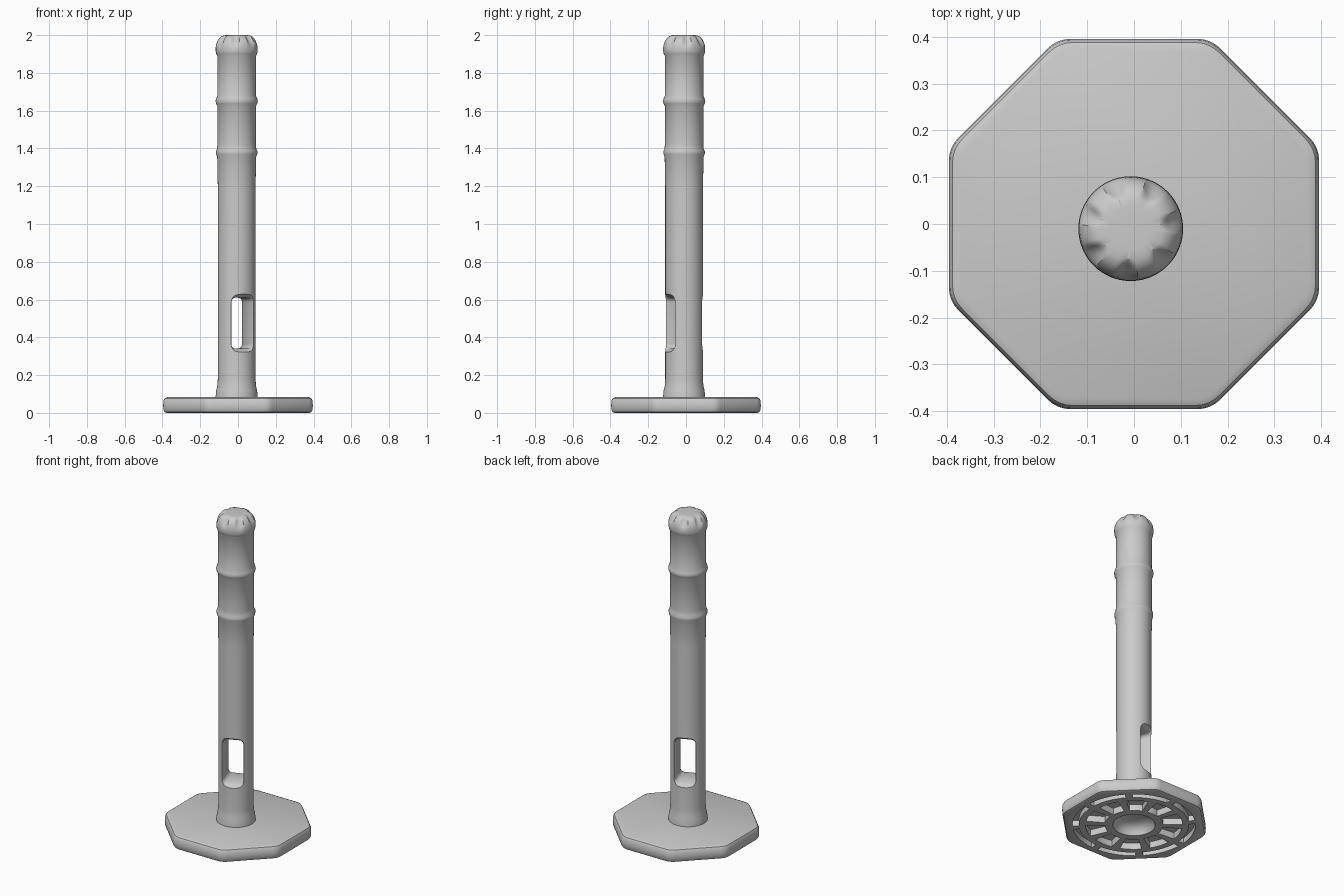
import bpy, bmesh, math
from mathutils import Matrix, Vector

if "Cube" in bpy.data.objects:
    bpy.data.objects.remove(bpy.data.objects["Cube"])

CX, CY = -0.007, -0.01      # post axis sits slightly off the plate centre
TAU = math.tau


def make_object(name, bm):
    bmesh.ops.recalc_face_normals(bm, faces=bm.faces)
    me = bpy.data.meshes.new(name)
    bm.to_mesh(me)
    bm.free()
    ob = bpy.data.objects.new(name, me)
    bpy.context.collection.objects.link(ob)
    return ob


def activate(ob):
    bpy.ops.object.select_all(action='DESELECT')
    ob.select_set(True)
    bpy.context.view_layer.objects.active = ob


def cut(ob, cutter):
    cutter.hide_render = True
    mod = ob.modifiers.new("cut", 'BOOLEAN')
    mod.object = cutter
    mod.operation = 'DIFFERENCE'
    mod.solver = 'EXACT'
    activate(ob)
    bpy.ops.object.modifier_apply(modifier=mod.name)
    bpy.data.objects.remove(cutter)


def loft(bm, rings):
    """Skin closed rings of points and cap both ends."""
    vs = [[bm.verts.new(p) for p in r] for r in rings]
    n = len(vs[0])
    for a, b in zip(vs, vs[1:]):
        for i in range(n):
            bm.faces.new((a[i], a[(i + 1) % n], b[(i + 1) % n], b[i]))
    bm.faces.new(vs[0][::-1])
    bm.faces.new(vs[-1])


def sector(bm, r0, r1, z0, z1, a0, a1, steps=8):
    """Annular sector prism."""
    angs = [a0 + (a1 - a0) * i / steps for i in range(steps + 1)]
    ring = [(r1 * math.cos(a), r1 * math.sin(a)) for a in angs]
    ring += [(r0 * math.cos(a), r0 * math.sin(a)) for a in reversed(angs)]
    loft(bm, [[(x, y, z) for x, y in ring] for z in (z0, z1)])


# Octagonal foot plate with rounded corners and soft rims
def octagon(apothem, corner, z):
    pts = []
    for k in range(8):
        mid = TAU * (k + 0.5) / 8
        d = Vector((math.cos(mid), math.sin(mid)))
        c = d * ((apothem - corner) / math.cos(math.pi / 8))
        for j in range(5):
            a = mid + (j / 4 - 0.5) * TAU / 8
            pts.append((c.x + corner * math.cos(a), c.y + corner * math.sin(a), z))
    return pts


profile = [(0.378, 0.0), (0.388, 0.004), (0.395, 0.015), (0.396, 0.04),
           (0.394, 0.066), (0.388, 0.077), (0.375, 0.083)]
bm = bmesh.new()
loft(bm, [octagon(a, 0.07, z) for a, z in profile])
plate = make_object("foot_plate", bm)

# Underside: outer ring groove, spoked pocket ring and central cup
bm = bmesh.new()
for i in range(8):
    a = TAU * i / 8
    sector(bm, 0.312, 0.348, -0.02, 0.035, a + 0.06, a + TAU / 8 - 0.06)
for i in range(10):
    a = TAU * i / 10
    sector(bm, 0.165, 0.275, -0.02, 0.04, a + 0.09, a + TAU / 10 - 0.09)
cup = [(0.125, -0.02), (0.12, 0.0), (0.112, 0.02), (0.095, 0.042), (0.07, 0.055), (0.03, 0.061)]
loft(bm, [[(r * math.cos(TAU * i / 48), r * math.sin(TAU * i / 48), z)
           for i in range(48)] for r, z in cup])
cut(plate, make_object("underside_cutter", bm))

# Post: turned profile with two bands and a scalloped cap (radius, height, dent depth)
profile = [(0.112, 0.07, 0), (0.111, 0.09, 0), (0.108, 0.12, 0), (0.102, 0.145, 0),
           (0.1, 0.18, 0), (0.1, 0.7, 0), (0.1, 1.2, 0), (0.103, 1.355, 0),
           (0.109, 1.37, 0), (0.11, 1.385, 0), (0.104, 1.397, 0), (0.102, 1.42, 0),
           (0.102, 1.625, 0), (0.109, 1.637, 0), (0.112, 1.65, 0), (0.109, 1.663, 0),
           (0.102, 1.68, 0), (0.102, 1.89, 0), (0.108, 1.9, 0), (0.111, 1.915, 0),
           (0.111, 1.935, 0), (0.109, 1.95, 0.006), (0.103, 1.967, 0.014),
           (0.094, 1.982, 0.016), (0.082, 1.993, 0.011), (0.067, 1.999, 0.003), (0.045, 2.0, 0)]
N = 84
rings = []
for r, z, dent in profile:
    ring = []
    for i in range(N):
        a = TAU * i / N
        rr = r - dent * max(0, math.cos(7 * (a - math.radians(8)))) ** 0.8
        ring.append((CX + rr * math.cos(a), CY + rr * math.sin(a), z))
    rings.append(ring)
bm = bmesh.new()
loft(bm, rings)
post = make_object("post", bm)


# Through slot with flared mouths, turned 22.5 degrees from the front
def slot_ring(d, w, z0, z1, rad):
    ring = []
    for sx, zc, start in ((1, z1 - rad, 0), (-1, z1 - rad, 1), (-1, z0 + rad, 2), (1, z0 + rad, 3)):
        for j in range(6):
            a = (start + j / 5) * math.pi / 2
            ring.append((sx * (w - rad) + rad * math.cos(a), d, zc + rad * math.sin(a)))
    return ring


stations = [(0.13, 0.034), (0.09, 0.014), (0.08, 0.006), (0.068, 0.0)]
stations += [(-d, f) for d, f in reversed(stations)]
bm = bmesh.new()
loft(bm, [slot_ring(d, 0.059 + f, 0.34 - f, 0.61 + f, 0.025 + f * 0.5) for d, f in stations])
bm.transform(Matrix.Translation((CX, CY, 0)) @ Matrix.Rotation(math.radians(22.5), 4, 'Z'))
cut(post, make_object("slot_cutter", bm))

for ob in (plate, post):
    activate(ob)
    bpy.ops.object.shade_smooth_by_angle(angle=math.radians(35))
